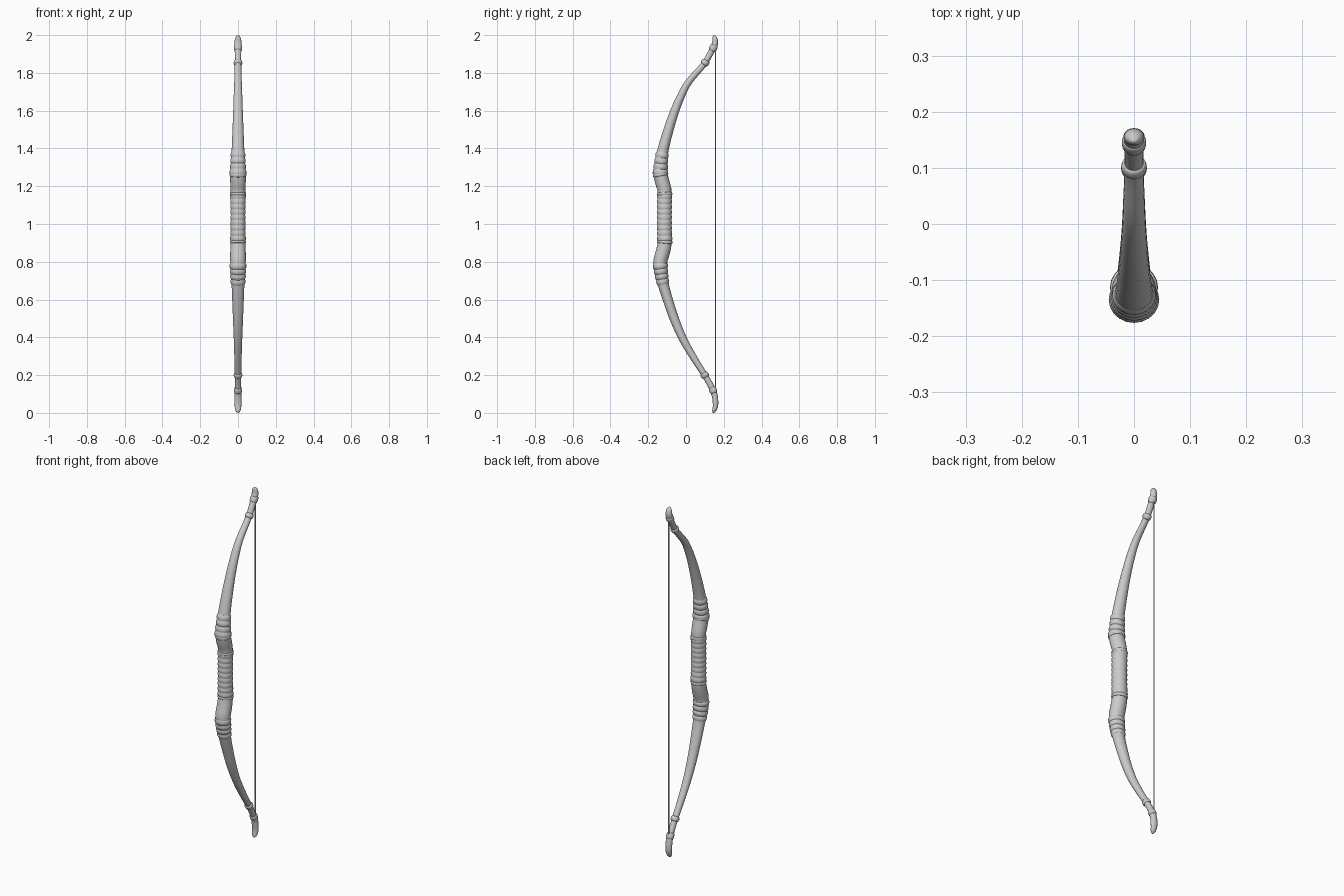
import bpy, bmesh, math
from mathutils import Vector

if "Cube" in bpy.data.objects:
    bpy.data.objects.remove(bpy.data.objects["Cube"])

# Bow centreline: z, y, half width (x), half depth (in the bending plane)
SPINE = [
    (0.00, 0.143, 0.012, 0.010), (0.03, 0.155, 0.017, 0.013),
    (0.06, 0.156, 0.019, 0.015), (0.10, 0.150, 0.018, 0.016),
    (0.14, 0.133, 0.017, 0.016), (0.20, 0.099, 0.017, 0.016),
    (0.28, 0.048, 0.019, 0.018), (0.38, -0.010, 0.022, 0.021),
    (0.48, -0.055, 0.026, 0.024), (0.58, -0.090, 0.030, 0.026),
    (0.68, -0.120, 0.034, 0.029), (0.74, -0.131, 0.038, 0.033),
    (0.80, -0.136, 0.041, 0.037), (0.85, -0.123, 0.041, 0.038),
    (0.90, -0.113, 0.039, 0.037), (0.98, -0.114, 0.037, 0.036),
    (1.10, -0.114, 0.037, 0.036), (1.18, -0.114, 0.039, 0.037),
    (1.22, -0.125, 0.041, 0.038), (1.265, -0.135, 0.041, 0.037),
    (1.32, -0.132, 0.037, 0.033), (1.38, -0.124, 0.034, 0.030),
    (1.48, -0.098, 0.030, 0.027), (1.58, -0.066, 0.026, 0.024),
    (1.67, -0.030, 0.023, 0.021), (1.75, 0.013, 0.020, 0.018),
    (1.85, 0.098, 0.017, 0.016), (1.90, 0.127, 0.017, 0.016),
    (1.94, 0.148, 0.018, 0.017), (1.97, 0.155, 0.018, 0.015),
    (2.00, 0.147, 0.012, 0.010),
]
SIDES = 20


def at(z):
    """Smoothly interpolated y, half width and half depth at height z."""
    i = 0
    while i < len(SPINE) - 2 and z > SPINE[i + 1][0]:
        i += 1
    a, b = SPINE[i], SPINE[i + 1]
    p, n = SPINE[max(i - 1, 0)], SPINE[min(i + 2, len(SPINE) - 1)]
    h = b[0] - a[0]
    t = (z - a[0]) / h
    out = []
    for k in (1, 2, 3):
        ma = (b[k] - p[k]) / (b[0] - p[0]) * h
        mb = (n[k] - a[k]) / (n[0] - a[0]) * h
        out.append((2*t**3 - 3*t*t + 1) * a[k] + (t**3 - 2*t*t + t) * ma
                   + (3*t*t - 2*t**3) * b[k] + (t**3 - t*t) * mb)
    return out


def sweep(name, stations):
    """Tube along the bow; stations are (z, radius scale, radius offset)."""
    bm = bmesh.new()
    rings = []
    for z, scale, grow in stations:
        y, rx, rd = at(z)
        lo, hi = max(z - 0.004, 0), min(z + 0.004, 2)
        tan = Vector((0, at(hi)[0] - at(lo)[0], hi - lo)).normalized()
        nrm = Vector((0, tan.z, -tan.y))
        ring = []
        for s in range(SIDES):
            a = 2 * math.pi * s / SIDES
            ring.append(bm.verts.new(
                Vector((math.cos(a) * (rx * scale + grow), y, z))
                + nrm * math.sin(a) * (rd * scale + grow)))
        rings.append(ring)
    for r, q in zip(rings, rings[1:]):
        for s in range(SIDES):
            t = (s + 1) % SIDES
            bm.faces.new((r[s], r[t], q[t], q[s]))
    bm.faces.new(rings[0][::-1])
    bm.faces.new(rings[-1])
    mesh = bpy.data.meshes.new(name)
    bm.to_mesh(mesh)
    bm.free()
    ob = bpy.data.objects.new(name, mesh)
    bpy.context.collection.objects.link(ob)
    for o in bpy.context.selected_objects:
        o.select_set(False)
    ob.select_set(True)
    bpy.context.view_layer.objects.active = ob
    bpy.ops.object.shade_smooth_by_angle(angle=math.radians(50))
    return ob


def span(z0, z1, n):
    return [z0 + (z1 - z0) * i / n for i in range(n + 1)]


def wrap(name, z0, z1, turns, height):
    """Cord wrapping: a sleeve with rounded ridges."""
    st = []
    for i, z in enumerate(span(z0, z1, turns * 6)):
        st.append((z, 1, 0.0005 + height * abs(math.sin(math.pi * i / 6)) ** 0.7))
    sweep(name, st)


def collar(name, z, half, height):
    sweep(name, [(z + half * math.sin(a), 1, height * math.cos(a))
                 for a in [math.pi * (i / 8 - 0.5) for i in range(9)]])


# Main bow body with rounded hooked tips
body = [(z, 1, 0) for z in span(0.016, 1.984, 130)]
caps = [(0.0, 0.2), (0.003, 0.5), (0.008, 0.8)]
sweep("bow_body", [(z, s, 0) for z, s in caps] + body
      + [(2 - z, s, 0) for z, s in reversed(caps)])

# Cord wrapping on the grip and on both shoulders
wrap("grip_wrap", 0.91, 1.16, 9, 0.003)
wrap("upper_shoulder_wrap", 1.26, 1.38, 4, 0.004)
wrap("lower_shoulder_wrap", 0.68, 0.79, 4, 0.004)

# Raised collars at grip ends, shoulders and limb tips
for name, z, half, height in (
        ("lower_grip_collar", 0.905, 0.008, 0.004),
        ("upper_grip_collar", 1.16, 0.008, 0.004),
        ("upper_shoulder_collar", 1.262, 0.008, 0.004),
        ("lower_limb_collar", 0.20, 0.011, 0.006),
        ("lower_nock_collar", 0.12, 0.014, 0.004),
        ("upper_limb_collar", 1.855, 0.011, 0.006),
        ("upper_nock_collar", 1.932, 0.014, 0.004)):
    collar(name, z, half, height)

# Bowstring
bpy.ops.mesh.primitive_cylinder_add(vertices=8, radius=0.003, depth=1.81,
                                    location=(0, 0.156, 1.025))
bpy.context.object.name = "bowstring"
bpy.ops.object.shade_smooth_by_angle(angle=math.radians(60))
